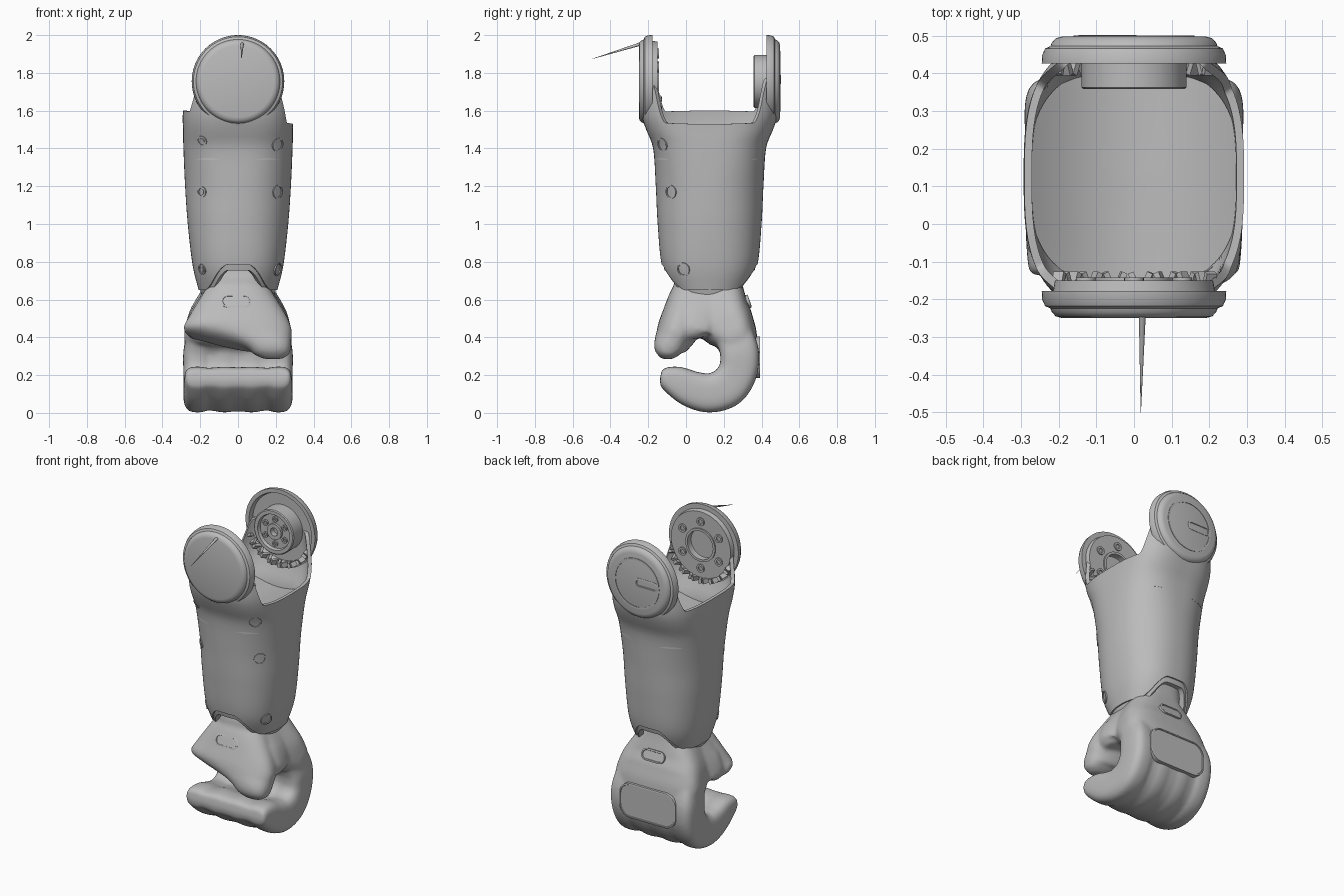
import bpy, bmesh, math
from mathutils import Vector, Matrix

cube = bpy.data.objects.get("Cube")
if cube:
    bpy.data.objects.remove(cube, do_unlink=True)

grey = bpy.data.materials.new("plain grey")
grey.use_nodes = True
grey.diffuse_color = (0.5, 0.5, 0.5, 1)
grey.node_tree.nodes["Principled BSDF"].inputs["Base Color"].default_value = grey.diffuse_color


def finish(name, bm, matrix=Matrix()):
    bmesh.ops.recalc_face_normals(bm, faces=bm.faces)
    bm.transform(matrix)
    me = bpy.data.meshes.new(name)
    bm.to_mesh(me)
    bm.free()
    me.materials.append(grey)
    for p in me.polygons:
        p.use_smooth = True
    me.set_sharp_from_angle(angle=math.radians(35))
    ob = bpy.data.objects.new(name, me)
    bpy.context.collection.objects.link(ob)
    return ob


def skin(bm, rings, wrap=False):
    """Join rings of points with quads; wrap the ends together or cap them."""
    vs = [[bm.verts.new(p) for p in ring] for ring in rings]
    n = len(vs[0])
    for i in range(len(vs) if wrap else len(vs) - 1):
        a, b = vs[i], vs[(i + 1) % len(vs)]
        for j in range(n):
            k = (j + 1) % n
            bm.faces.new((a[j], a[k], b[k], b[j]))
    if not wrap:
        bm.faces.new(vs[0])
        bm.faces.new(vs[-1])


def aim(place, axis):
    return Matrix.Translation(place) @ Vector(axis).to_track_quat('Z', 'Y').to_matrix().to_4x4()


def lathe(name, profile, place, axis, steps=64):
    bm = bmesh.new()
    skin(bm, [[(max(r, .0005) * math.cos(t), max(r, .0005) * math.sin(t), h)
               for t in (math.tau * i / steps for i in range(steps))] for r, h in profile])
    return finish(name, bm, aim(place, axis))


def ring(name, r_in, r_out, low, high, place, axis, steps=40):
    bm = bmesh.new()
    skin(bm, [[(r * math.cos(t), r * math.sin(t), h)
               for t in (math.tau * i / steps for i in range(steps))]
              for r, h in ((r_in, low), (r_out, low), (r_out, high), (r_in, high))], wrap=True)
    return finish(name, bm, aim(place, axis))


def rounded_plate(name, w, h, rad, depth, place, axis):
    """Rounded rectangle with a narrow raised border."""
    bm = bmesh.new()

    def outline(inset, z):
        pts, r = [], rad - inset
        for q in range(4):
            sx, sy = (1, -1, -1, 1)[q], (1, 1, -1, -1)[q]
            for i in range(9):
                t = (q + i / 8) * math.pi / 2
                pts.append((sx * (w - rad) + r * math.cos(t), sy * (h - rad) + r * math.sin(t), z))
        return pts
    skin(bm, [outline(0, -depth), outline(0, 0), outline(.005, .002),
              outline(.009, .002), outline(.011, -.002)])
    return finish(name, bm, aim(place, axis))


def spline(pts, steps):
    """Smooth curve through tuples of any length."""
    out = []
    p = [pts[0]] + pts + [pts[-1]]
    for i in range(1, len(p) - 2):
        for s in range(steps):
            t = s / steps
            out.append(tuple(.5 * (2 * b + (c - a) * t + (2 * a - 5 * b + 4 * c - d) * t * t
                                   + (3 * b - a - 3 * c + d) * t ** 3)
                             for a, b, c, d in zip(*p[i - 1:i + 3])))
    return out + [pts[-1]]


def spow(v, e):
    return math.copysign(abs(v) ** e, v)


def smoothstep(a, b, v):
    t = min(1, max(0, (v - a) / (b - a)))
    return t * t * (3 - 2 * t)


# Forearm: height, half width, half depth, squareness
MID = .125
WALL = spline([(.58, .19, .17, 2.4), (.65, .208, .2, 2.4), (.78, .24, .253, 2.4), (1.0, .266, .275, 2.3),
               (1.2, .28, .285, 2.3), (1.4, .289, .299, 2.7), (1.5, .291, .336, 3), (1.6, .291, .364, 3),
               (1.8, .262, .366, 3)], 8)


def section(z):
    for lo, hi in zip(WALL, WALL[1:]):
        if z <= hi[0]:
            break
    t = (z - lo[0]) / (hi[0] - lo[0])
    return [lo[i] + (hi[i] - lo[i]) * t for i in (1, 2, 3)]


def wall(a, z, inset=0):
    rx, ry, n = section(z)
    return Vector(((rx - inset) * spow(math.cos(a), 2 / n), MID + (ry - inset) * spow(math.sin(a), 2 / n), z))


def top_edge(a):
    side = 1.565 - .035 * math.cos(a)
    return side + (1.77 - side) * smoothstep(.67, .85, abs(math.sin(a)) ** (2 / 3))


def low_edge(a):
    return .65 + .135 * (1 - smoothstep(.22, .87, abs(math.cos(a)) ** (2 / 2.4)))


def shell(name, low, high, inset, thick, rows=32, steps=192):
    bm = bmesh.new()
    angles = [math.tau * (i + .5) / steps for i in range(steps)]
    levels = [(i / rows, inset) for i in range(rows + 1)]
    levels += [(f, inset + thick) for f, _ in reversed(levels)]
    skin(bm, [[wall(a, low(a) + (high(a) - low(a)) * f, d) for a in angles] for f, d in levels], wrap=True)
    return finish(name, bm)


shell("forearm_shell", low_edge, top_edge, 0, .02)
shell("wrist_cuff", lambda a: low_edge(a) - .03, lambda a: .9, .008, .03, rows=8)

# Trough inside the elbow and a closed floor above the wrist
bm = bmesh.new()
rim = [wall(math.tau * i / 96, 1.42, .012) for i in range(96)]
skin(bm, [[(p.x, p.y, 1.34) for p in rim]]
     + [[(p.x * f, MID + (p.y - MID) * f, 1.39 + 1.5 * (p.x * f) ** 2) for p in rim]
        for f in (1, .9, .75, .6, .45, .3, .15, .02)])
finish("elbow_trough", bm)
bm = bmesh.new()
skin(bm, [[wall(math.tau * i / 96, h, .012) for i in range(96)] for h in (.86, .88)])
finish("wrist_floor", bm)

# Screw covers on the front corners
for x, r, heights in ((.21, .036, (1.42, 1.17, .76)), (-.19, .028, (1.44, 1.17, .76))):
    for z in heights:
        rx, ry, n = section(z)
        a = -math.acos((abs(x) / rx) ** (n / 2))
        a = a if x > 0 else -math.pi - a
        p = wall(a, z)
        normal = (wall(a + .02, z) - wall(a - .02, z)).cross(wall(a, z + .01) - wall(a, z - .01)).normalized()
        ring("screw_cover_rim", r - .007, r, -.02, .004, p, normal)
        if x < 0:
            lathe("screw_head", [(0, -.01), (r * .5, -.01), (r * .5, .004), (0, .004)], p, normal, 24)

# Elbow ears: one lathe each, outer cap first
HUB = 1.755
cap = [(0, 0), (.19, 0), (.208, .005), (.218, .016), (.222, .026), (.236, .032), (.244, .05), (.245, .072)]
lathe("front_ear", cap + [(.215, .072), (.21, .1), (.095, .1), (.09, .07), (0, .07)],
      (0, -.25, HUB), (0, 1, 0), 96)
lathe("back_ear", cap + [(.22, .072), (.212, .045), (.14, .045), (.14, .135), (.134, .14), (.112, .14),
                         (.107, .12), (.05, .12), (.05, .135), (.025, .135), (.025, .1), (0, .1)],
      (0, .498, HUB), (0, -1, 0), 96)
ring("bearing_rim", .09, .105, -.02, .008, (0, -.15, HUB), (0, 1, 0))
for i in range(6):
    t = math.tau * (i + .5) / 6
    c, s = math.cos(t), math.sin(t)
    ring("bearing_boss", .014, .026, -.01, .008, (.148 * c, -.15, HUB + .148 * s), (0, 1, 0), 24)
    ring("hub_boss", .009, .018, -.01, .01, (.078 * c, .378, HUB + .078 * s), (0, -1, 0), 20)

# Dial on the back ear
ring("dial_rim", .148, .16, -.01, .003, (0, .498, HUB), (0, 1, 0), 64)
rounded_plate("dial_slot", .08, .028, .027, .01, (-.07, .5, HUB + .01), (0, 1, 0))

# Spike on the front cap
tip, base = Vector((.018, -.5, 1.873)), Vector((.022, -.245, 1.952))
lathe("front_spike", [(.009, 0), (0, (tip - base).length)], base, tip - base, 12)

# Gear teeth under both ears
for y, depth in ((-.15, .045), (.42, .05)):
    for i in range(15):
        t = math.pi * (1.14 + .72 * i / 14)
        bm = bmesh.new()
        bmesh.ops.create_cube(bm, size=1)
        m = (Matrix.Translation((.222 * math.cos(t), y, HUB + .222 * math.sin(t)))
             @ Matrix.Rotation(-t, 4, 'Y') @ Matrix.Rotation(.4 * (-1) ** i, 4, 'X')
             @ Matrix.Diagonal((.03, depth, .016, 1)))
        finish("gear_tooth", bm, m)


# Hand: overlapping sweeps fused into one smooth skin
def sweep(bm, path, power, steps=40):
    """Path rows are x, y, z, half width, half thickness."""
    path = spline(path, 8)
    rings = []
    for i, (x, y, z, w, h) in enumerate(path):
        a, b = path[max(i - 1, 0)], path[min(i + 1, len(path) - 1)]
        d = Vector((0, b[1] - a[1], b[2] - a[2])).normalized()
        n = d.cross(Vector((1, 0, 0)))
        rings.append([Vector((x, y, z)) + Vector((w * spow(math.cos(t), 2 / power), 0, 0))
                      + n * h * spow(math.sin(t), 2 / power)
                      for t in (math.tau * k / steps for k in range(steps))])
    skin(bm, rings)


bm = bmesh.new()
curl = [(-.135, .195, .025), (-.115, .19, .055), (-.05, .165, .083), (.04, .122, .098), (.13, .106, .104),
        (.22, .138, .107), (.275, .22, .103), (.283, .32, .103)]
heel = [(.262, .4, .285, .118), (.225, .46, .275, .145), (.17, .54, .245, .165),
        (.12, .66, .178, .18), (.12, .74, .165, .17), (.12, .88, .16, .16)]
sweep(bm, [(0, y, z, .272, h * .95) for y, z, h in curl] + [(0, y, z, w, h) for y, z, w, h in heel], 3.2)
for i in range(4):
    x = (i - 1.5) * .143
    sweep(bm, [(x, y, z, .055 + .2 * min(h, .1), h) for y, z, h in curl] + [(x * .95, .255, .41, .07, .1)], 3)
# Palm mass between the thumb and the knuckles
sweep(bm, [(0, .11, .68, .16, .15), (0, .1, .56, .235, .17), (0, .07, .47, .275, .14), (0, .055, .43, .278, .12),
           (0, .06, .395, .25, .07)], 2.8)
# Thumb
sweep(bm, [(0, .07, .68, .15, .11), (0, .03, .6, .2, .12), (0, -.015, .5, .262, .115), (0, -.045, .435, .285, .11),
           (.055, -.065, .395, .228, .1), (.155, -.09, .345, .125, .083), (.178, -.095, .308, .09, .058),
           (.185, -.095, .285, .045, .028)], 2.5)
hand = finish("hand", bm)
fuse = hand.modifiers.new("fuse", 'REMESH')
fuse.mode = 'VOXEL'
fuse.voxel_size = .01
fuse.use_smooth_shade = True
soft = hand.modifiers.new("soften", 'SMOOTH')
soft.factor = .5
soft.iterations = 12

# Inset plates on the hand
rounded_plate("knuckle_plate", .2, .11, .08, .04, (0, .391, .295), (0, 1, 0))
rounded_plate("front_wrist_plate", .08, .036, .035, .03, (-.01, -.101, .592), (0, -1, .4))
rounded_plate("back_wrist_plate", .08, .036, .035, .03, (0, .336, .592), (0, 1, .35))
